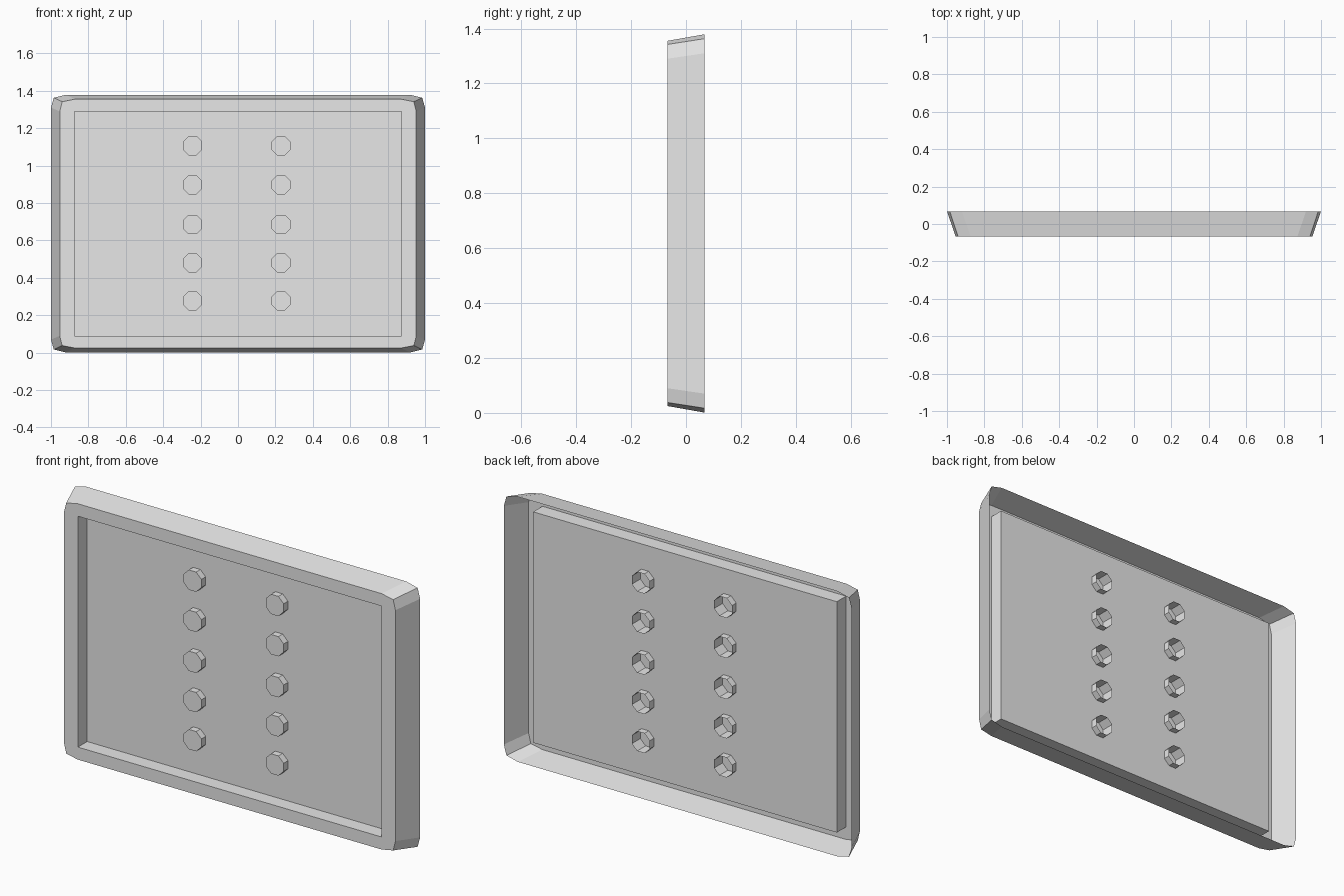
import bpy, bmesh, math
from mathutils import Vector

cube = bpy.data.objects.get("Cube")
if cube:
    bpy.data.objects.remove(cube)

# Overall layout
MID_Z = 0.69
FRONT_Y, PANEL_Y, BACK_Y = -0.068, 0.008, 0.068
OPEN_X, OPEN_Z = 0.873, 0.60
STUD_X = (-0.243, 0.23)
STUD_Z = (0.278, 0.481, 0.685, 0.898, 1.107)
STUD_R = 0.0557
STUD_FRONT, STUD_BACK = PANEL_Y - 0.035, PANEL_Y + 0.035

grey = bpy.data.materials.new("light_grey")
grey.use_nodes = True
grey.diffuse_color = (0.8, 0.8, 0.8, 1)
grey.node_tree.nodes["Principled BSDF"].inputs["Base Color"].default_value = (0.8, 0.8, 0.8, 1)


def finish(bm, name):
    bmesh.ops.remove_doubles(bm, verts=bm.verts, dist=0.0001)
    bmesh.ops.recalc_face_normals(bm, faces=bm.faces)
    mesh = bpy.data.meshes.new(name)
    bm.to_mesh(mesh)
    bm.free()
    mesh.materials.append(grey)
    obj = bpy.data.objects.new(name, mesh)
    bpy.context.collection.objects.link(obj)
    return obj


def outline(corner, y):
    """Mirror one corner's points into a full closed loop."""
    pts = []
    for sx, sz in ((1, 1), (-1, 1), (-1, -1), (1, -1)):
        part = [Vector((sx * x, y, MID_Z + sz * z)) for x, z in corner]
        pts += part if sx * sz > 0 else part[::-1]
    return pts


def octagon(x, z, y):
    angles = [math.radians(22.5 + 45 * i) for i in range(8)]
    return [Vector((x + STUD_R * math.cos(a), y, z + STUD_R * math.sin(a))) for a in angles]


def wall(bm, loop_a, loop_b):
    """Join two vertex loops with quads."""
    n = len(loop_a)
    for i in range(n):
        j = (i + 1) % n
        bm.faces.new((loop_a[i], loop_a[j], loop_b[j], loop_b[i]))


def add_loop(bm, pts):
    return [bm.verts.new(p) for p in pts]


# Flared rim, flat front border and the walls of the recess
bm = bmesh.new()
front = add_loop(bm, outline([(0.953, 0.60), (0.94, 0.652), (0.873, 0.665)], FRONT_Y))
back = add_loop(bm, outline([(1.0, 0.62), (0.985, 0.673), (0.92, 0.689)], BACK_Y))
opening = add_loop(bm, outline([(OPEN_X, OPEN_Z)], FRONT_Y))
recess = add_loop(bm, outline([(OPEN_X, OPEN_Z)], PANEL_Y))
wall(bm, front, back)
wall(bm, opening, recess)
for k in range(4):
    a, b, c = front[3 * k:3 * k + 3]
    nxt = front[(3 * k + 3) % 12]
    bm.faces.new((a, b, c, opening[k]))
    bm.faces.new((c, nxt, opening[(k + 1) % 4], opening[k]))
finish(bm, "tray_frame")

# Recessed panel, pierced where the studs pass through
bm = bmesh.new()
loops = [outline([(OPEN_X, OPEN_Z)], PANEL_Y)]
loops += [octagon(x, z, PANEL_Y) for x in STUD_X for z in STUD_Z]
edges = []
for pts in loops:
    vs = add_loop(bm, pts)
    edges += [bm.edges.new((vs[i - 1], vs[i])) for i in range(len(vs))]
bmesh.ops.triangle_fill(bm, edges=edges, use_beauty=True, use_dissolve=False, normal=(0, -1, 0))
finish(bm, "recessed_panel")

# Studs: octagonal cups, capped at the front and open at the back
for side, x in zip(("right", "left"), STUD_X):
    for row, z in enumerate(STUD_Z, 1):
        bm = bmesh.new()
        cap = add_loop(bm, octagon(x, z, STUD_FRONT))
        rim = add_loop(bm, octagon(x, z, STUD_BACK))
        bm.faces.new(cap)
        wall(bm, cap, rim)
        finish(bm, f"{side}_stud_{row}")
